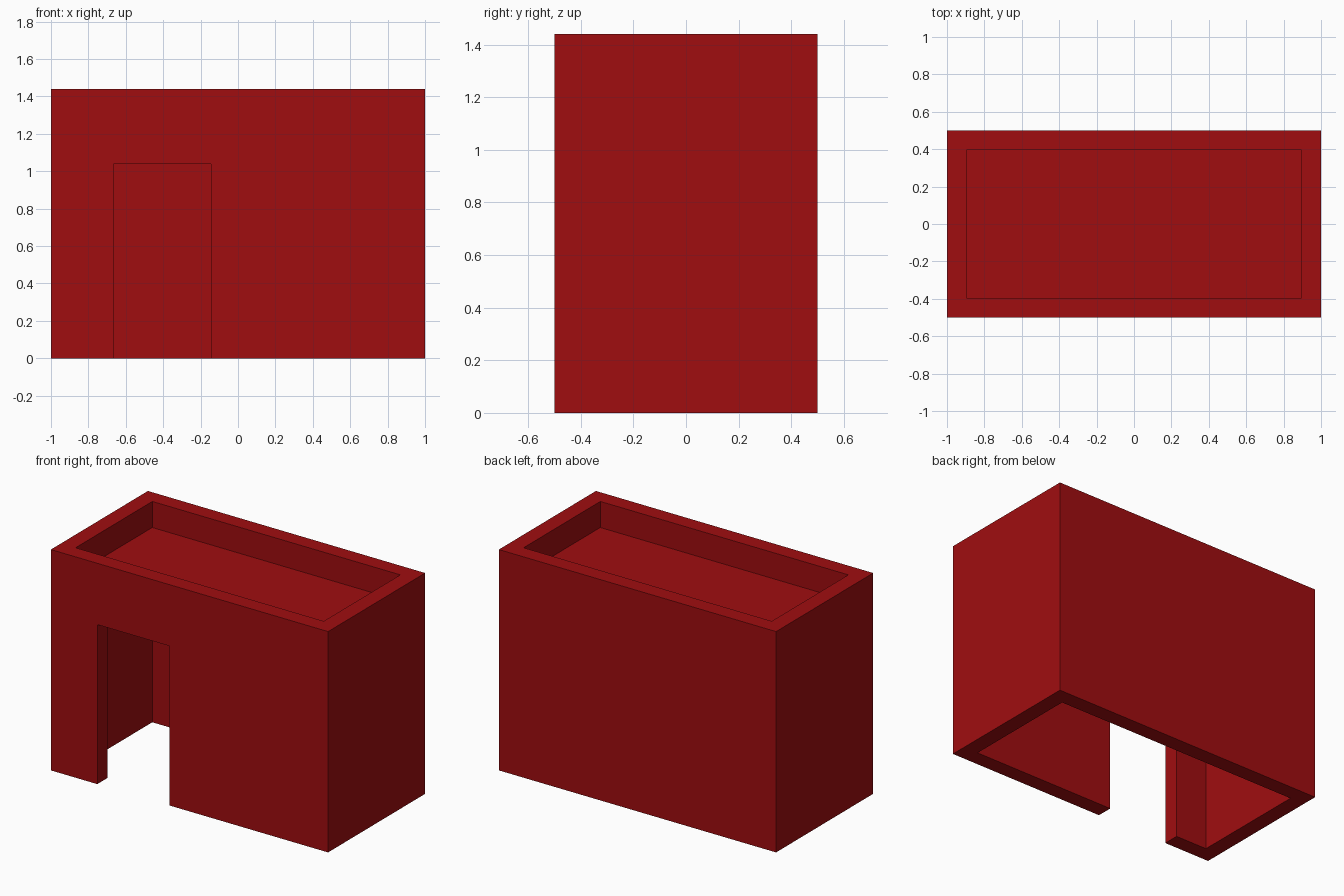
import bpy

HEIGHT = 1.44
WALL = 0.105
ROOF_TOP = 1.27
CEILING = 1.17

if "Cube" in bpy.data.objects:
    bpy.data.objects.remove(bpy.data.objects["Cube"], do_unlink=True)

# Single red paint for the whole building
red = bpy.data.materials.new("dark_red")
red.use_nodes = True
colour = (0.35, 0.004, 0.005, 1.0)
red.diffuse_color = colour
red.node_tree.nodes["Principled BSDF"].inputs["Base Color"].default_value = colour


def box(name, low, high):
    """Axis-aligned box between two corners."""
    centre = [(a + b) / 2 for a, b in zip(low, high)]
    bpy.ops.mesh.primitive_cube_add(size=1, location=centre)
    obj = bpy.context.object
    obj.name = name
    obj.scale = [b - a for a, b in zip(low, high)]
    bpy.ops.object.transform_apply(location=True, rotation=False, scale=True)
    obj.data.materials.append(red)
    return obj


def cut(target, cutter):
    """Subtract the cutter from the target and discard it."""
    cutter.hide_render = True
    mod = target.modifiers.new(cutter.name, "BOOLEAN")
    mod.operation = "DIFFERENCE"
    mod.solver = "EXACT"
    mod.object = cutter
    bpy.context.view_layer.objects.active = target
    bpy.ops.object.modifier_apply(modifier=mod.name)
    bpy.data.objects.remove(cutter, do_unlink=True)


# Solid block, hollowed into walls, flat roof and parapet
ix, iy = 1 - WALL, 0.5 - WALL
building = box("building_shell", (-1, -0.5, 0), (1, 0.5, HEIGHT))
cut(building, box("room_cutter", (-ix, -iy, -0.1), (ix, iy, CEILING)))
cut(building, box("roof_recess_cutter", (-ix, -iy, ROOF_TOP), (ix, iy, HEIGHT + 0.1)))

# Doorway through the front wall
cut(building, box("doorway_cutter", (-0.665, -0.6, -0.1), (-0.145, -0.3, 1.04)))
